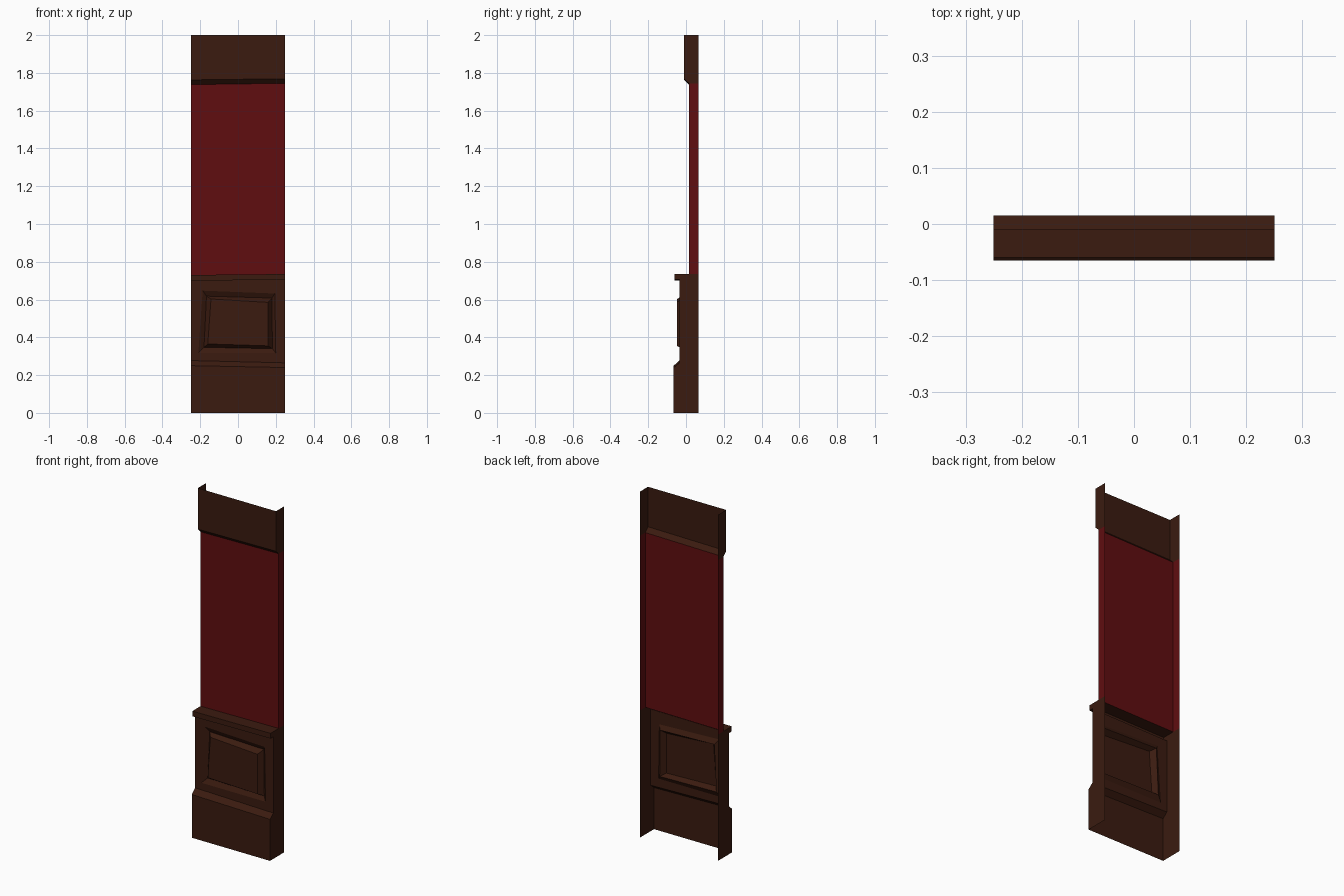
import bpy, bmesh

if "Cube" in bpy.data.objects:
    bpy.data.objects.remove(bpy.data.objects["Cube"])

HALF, BACK = 0.25, 0.065


def material(name, rgb):
    m = bpy.data.materials.new(name)
    m.diffuse_color = (*rgb, 1)
    m.use_nodes = True
    m.node_tree.nodes["Principled BSDF"].inputs["Base Color"].default_value = m.diffuse_color
    return m


WOOD = material("dark_wood", (0.043, 0.011, 0.005))
RED = material("red_wall", (0.115, 0.0042, 0.005))


def make_object(name, bm, mat):
    bmesh.ops.remove_doubles(bm, verts=bm.verts, dist=1e-5)
    me = bpy.data.meshes.new(name)
    bm.to_mesh(me)
    bm.free()
    me.materials.append(mat)
    ob = bpy.data.objects.new(name, me)
    bpy.context.collection.objects.link(ob)
    return ob


def face(bm, pts):
    return bm.faces.new([bm.verts.new(p) for p in pts])


def section(name, profile, mat, rings=None):
    """Open-backed strip: profile rows are (y, z at left end, z at right end)."""
    bm = bmesh.new()
    left = [(-HALF, y, zl) for y, zl, zr in profile]
    right = [(HALF, y, zr) for y, zl, zr in profile]
    if rings:
        # front face stepped inwards through the panel rings
        loops = [[left[0], right[0], right[-1], left[-1]]] + rings
        for a, b in zip(loops, loops[1:]):
            for i in range(4):
                j = (i + 1) % 4
                face(bm, [a[i], a[j], b[j], b[i]])
        face(bm, loops[-1])
    else:
        for i in range(len(profile) - 1):
            face(bm, [left[i], right[i], right[i + 1], left[i + 1]])
    # side flanges reaching to the back plane
    for side, flip in ((left, True), (right, False)):
        for a, b in zip(side, side[1:]):
            if abs(a[2] - b[2]) < 1e-4:
                continue
            q = [a, (a[0], BACK, a[2]), (b[0], BACK, b[2]), b]
            face(bm, q[::-1] if flip else q)
    return make_object(name, bm, mat)


def ring(y, bl, br, tr, tl):
    return [(x, y, z) for x, z in (bl, br, tr, tl)]


# baseboard with chamfered top
section("baseboard", [(-0.065, 0, 0), (-0.065, 0.25, 0.24),
                      (-0.035, 0.277, 0.265)], WOOD)

# wainscot with hand-cut, slightly crooked raised panel
section("wainscot_panel", [(-0.035, 0.277, 0.265), (-0.035, 0.70, 0.705)], WOOD, [
    ring(-0.035, (-0.21, 0.317), (0.20, 0.317), (0.195, 0.632), (-0.187, 0.647)),
    ring(-0.020, (-0.18, 0.347), (0.182, 0.34), (0.18, 0.608), (-0.167, 0.618)),
    ring(-0.048, (-0.16, 0.365), (0.158, 0.355), (0.158, 0.585), (-0.143, 0.603)),
])

# chair rail
section("chair_rail", [(-0.035, 0.70, 0.705), (-0.06, 0.70, 0.705),
                       (-0.06, 0.73, 0.735), (0.015, 0.73, 0.735)], WOOD)

# red wall field
section("wall_field", [(0.015, 0.73, 0.735), (0.015, 1.738, 1.745)], RED)

# upper frieze board with chamfered underside
section("frieze_board", [(0.015, 1.738, 1.745), (-0.01, 1.763, 1.769),
                         (-0.01, 2, 2)], WOOD)
